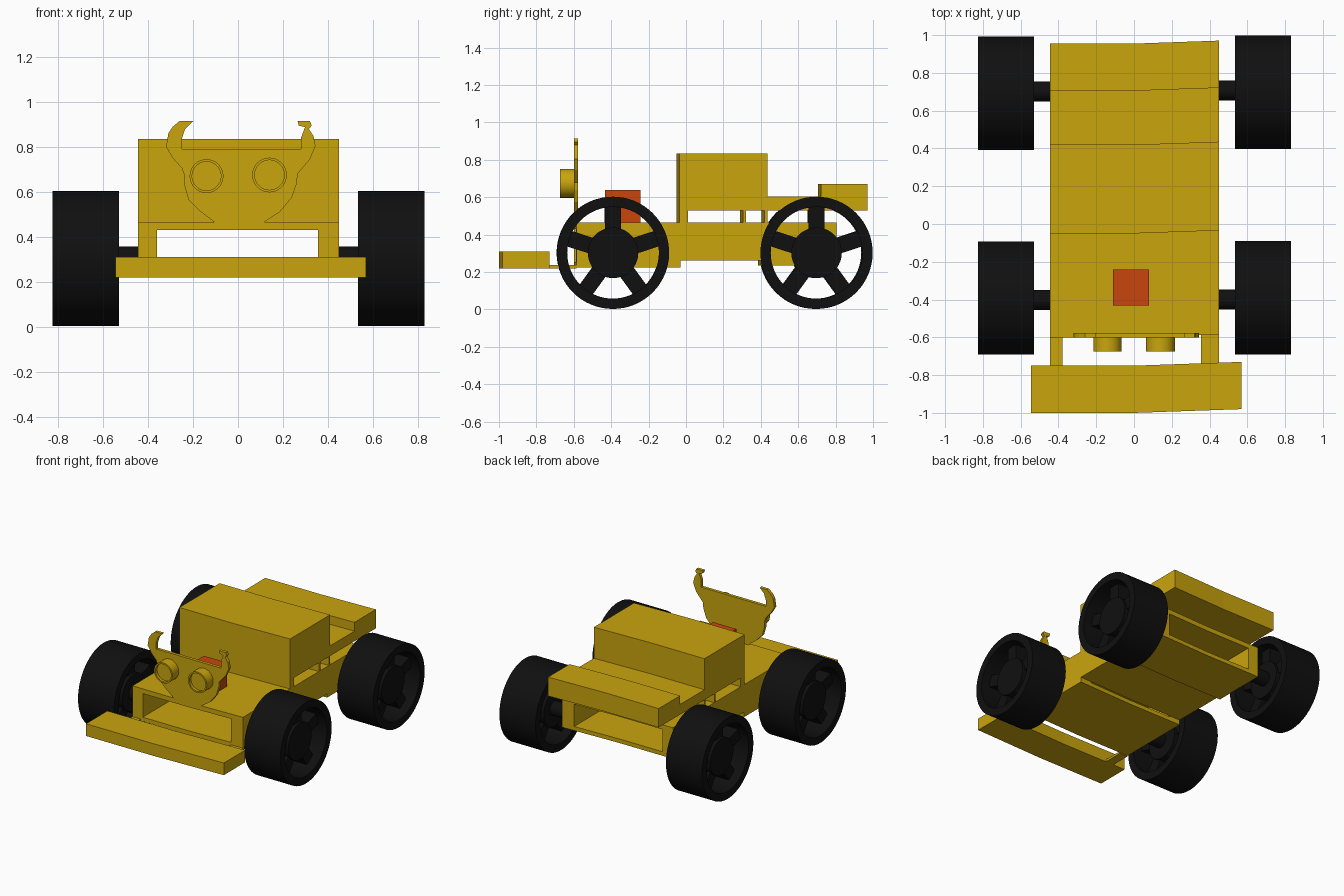
import bpy, bmesh, math
from mathutils import Matrix, Vector

if "Cube" in bpy.data.objects:
    bpy.data.objects.remove(bpy.data.objects["Cube"])


def material(name, rgb):
    m = bpy.data.materials.new(name)
    m.diffuse_color = (*rgb, 1)
    m.use_nodes = True
    m.node_tree.nodes["Principled BSDF"].inputs["Base Color"].default_value = m.diffuse_color
    return m


YELLOW = material("mustard yellow", (0.59, 0.375, 0.004))
RED = material("orange red", (0.58, 0.062, 0.004))
BLACK = material("tyre black", (0.005, 0.005, 0.005))
SKEW = 0.035  # right half of the body sweeps slightly backwards


def finish(name, bm, mat, smooth=False):
    bmesh.ops.recalc_face_normals(bm, faces=bm.faces)
    me = bpy.data.meshes.new(name)
    bm.to_mesh(me)
    bm.free()
    me.materials.append(mat)
    ob = bpy.data.objects.new(name, me)
    bpy.context.collection.objects.link(ob)
    if smooth:
        bpy.ops.object.select_all(action='DESELECT')
        ob.select_set(True)
        bpy.context.view_layer.objects.active = ob
        bpy.ops.object.shade_smooth_by_angle(angle=math.radians(35))
    return ob


def add_box(bm, x, y, z):
    verts = bmesh.ops.create_cube(bm, size=1)["verts"]
    for v in verts:
        v.co = Vector([(r[0] + r[1]) / 2 + c * (r[1] - r[0]) for c, r in zip(v.co, (x, y, z))])
    return verts


def box(name, x, y, z, mat=YELLOW, skew=True):
    bm = bmesh.new()
    add_box(bm, x, y, z)
    if skew:
        if x[0] < 0 < x[1]:
            bmesh.ops.bisect_plane(bm, geom=bm.verts[:] + bm.edges[:] + bm.faces[:],
                                   plane_co=(0, 0, 0), plane_no=(1, 0, 0))
        for v in bm.verts:
            v.co.y += SKEW * max(v.co.x, 0)
    return finish(name, bm, mat)


def add_cylinder(bm, radius, x0, x1, segs=48):
    """Solid cylinder along x."""
    mat = Matrix.Translation(((x0 + x1) / 2, 0, 0)) @ Matrix.Rotation(math.pi / 2, 4, 'Y')
    bmesh.ops.create_cone(bm, cap_ends=True, segments=segs, radius1=radius,
                          radius2=radius, depth=x1 - x0, matrix=mat)


# Hollow chassis, open at both ends
W = (-0.445, 0.45)
box("chassis_deck", W, (-0.60, 0.79), (0.43, 0.465))
for side, x in (("left", (-0.445, -0.36)), ("right", (0.355, 0.45))):
    box(f"chassis_front_wall_{side}", x, (-0.60, -0.045), (0.225, 0.43))
    box(f"chassis_middle_wall_{side}", x, (-0.045, 0.385), (0.262, 0.43))
    box(f"chassis_rear_wall_{side}", x, (0.385, 0.79), (0.235, 0.43))
X_IN = (-0.36, 0.355)
box("floor_front", X_IN, (-0.60, -0.045), (0.225, 0.255))
box("floor_middle", X_IN, (-0.045, 0.385), (0.262, 0.292))
box("floor_rear", X_IN, (0.385, 0.79), (0.235, 0.265))

# Front bumper and its brackets
box("bumper", (-0.545, 0.57), (-1.0, -0.75), (0.22, 0.31))
box("bumper_bracket_left", (-0.445, -0.378), (-0.75, -0.60), (0.22, 0.237))
box("bumper_bracket_right", (0.355, 0.45), (-0.75, -0.60), (0.22, 0.237))

# Cabin on cross partitions, with the rear bed behind it
box("cabin", W, (-0.05, 0.42), (0.53, 0.835))
for i, y in enumerate(((-0.05, -0.005), (0.288, 0.305), (0.405, 0.42))):
    box(f"cabin_support_{i}", W, y, (0.465, 0.53))
box("rear_bed", W, (0.42, 0.705), (0.53, 0.605))
box("rear_box", W, (0.705, 0.955), (0.53, 0.67))

# Red block on the hood
box("engine_block", (-0.11, 0.08), (-0.432, -0.242), (0.465, 0.64), RED, False)

# Horned face plate
outline = [(-.20, .915), (-.26, .915), (-.29, .89), (-.31, .86), (-.32, .80), (-.29, .75),
           (-.25, .705), (-.237, .67), (-.24, .635), (-.22, .565), (-.17, .515), (-.105, .465),
           (.115, .465), (.185, .51), (.24, .575), (.262, .64), (.265, .68), (.32, .745),
           (.345, .805), (.335, .85), (.315, .88), (.328, .895), (.32, .915), (.265, .915),
           (.27, .895), (.298, .888), (.28, .84), (.28, .79), (-.25, .79), (-.25, .835),
           (-.235, .88)]
bm = bmesh.new()
face = bm.faces.new([bm.verts.new((x, -0.60, z)) for x, z in outline])
ext = bmesh.ops.extrude_face_region(bm, geom=[face])["geom"]
for v in ext:
    if isinstance(v, bmesh.types.BMVert):
        v.co.y = -0.577
finish("face_plate", bm, YELLOW)

# Round lamps with dished fronts
for name, x, z, r in (("lamp_left", -0.14, 0.67, 0.075), ("lamp_right", 0.14, 0.675, 0.077)):
    bm = bmesh.new()
    add_cylinder(bm, r, 0, 0.085)
    bmesh.ops.rotate(bm, verts=bm.verts, cent=(0, 0, 0), matrix=Matrix.Rotation(-math.pi / 2, 3, 'Z'))
    bm.faces.ensure_lookup_table()
    bm.normal_update()
    cap = min(bm.faces, key=lambda f: f.calc_center_median().y)
    bmesh.ops.inset_region(bm, faces=[cap], thickness=0.011, depth=0)
    lip = bmesh.ops.extrude_face_region(bm, geom=[cap])["geom"]
    for v in lip:
        if isinstance(v, bmesh.types.BMVert):
            v.co.y += 0.02
    bmesh.ops.delete(bm, geom=[f for f in [cap] if f.is_valid], context='FACES')
    ob = finish(name, bm, YELLOW, True)
    ob.location = (x, -0.59, z)


def wheel(name, x, y):
    bm = bmesh.new()
    # Rim swept around the axle
    prof = [(-0.148, 0.245), (-0.148, 0.30), (0.148, 0.30), (0.148, 0.245)]
    n = 64
    rings = [[bm.verts.new((px, r * math.cos(a), r * math.sin(a))) for px, r in prof]
             for a in (2 * math.pi * i / n for i in range(n))]
    for i in range(n):
        a, b = rings[i], rings[(i + 1) % n]
        for j in range(4):
            k = (j + 1) % 4
            bm.faces.new((a[j], a[k], b[k], b[j]))
    # Hub and five spokes
    add_cylinder(bm, 0.135, -0.10, 0.10)
    for i in range(5):
        verts = add_box(bm, (-0.08, 0.08), (-0.043, 0.043), (0.10, 0.26))
        bmesh.ops.rotate(bm, verts=verts, cent=(0, 0, 0),
                         matrix=Matrix.Rotation(2 * math.pi * i / 5, 3, 'X'))
    ob = finish(name, bm, BLACK, True)
    ob.location = (x, y, 0.303)


# Axles and wheels
for end, yl, yr in (("front", -0.392, -0.39), ("rear", 0.692, 0.698)):
    wheel(f"{end}_wheel_left", -0.678, yl)
    wheel(f"{end}_wheel_right", 0.682, yr)
    for side, y, x0, x1 in (("left", yl, -0.62, -0.43), ("right", yr, 0.43, 0.62)):
        bm = bmesh.new()
        add_cylinder(bm, 0.053, x0, x1, 32)
        ob = finish(f"{end}_axle_{side}", bm, BLACK, True)
        ob.location = (0, y + (0.01 if end == "rear" else -0.01), 0.305)
